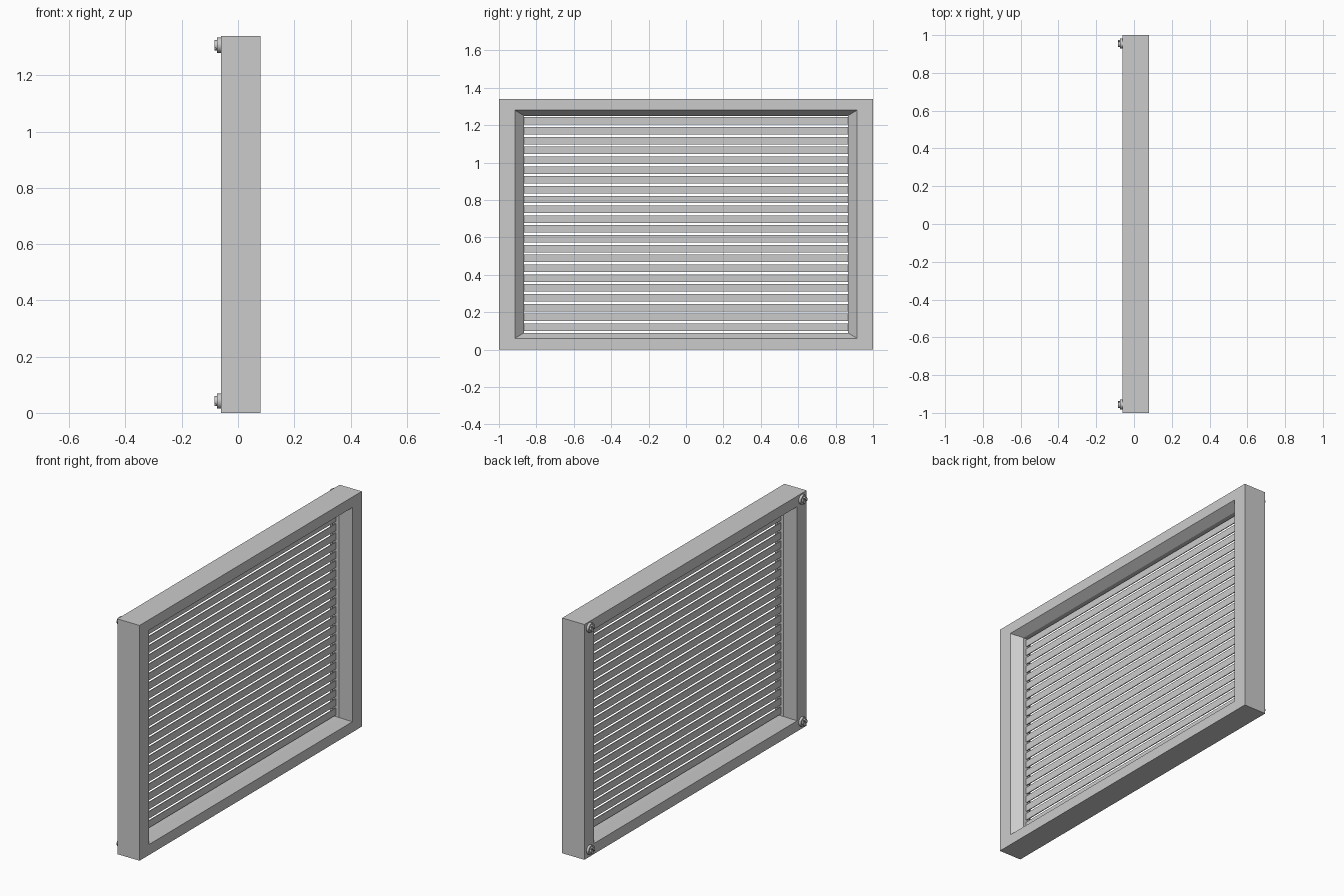
import bpy, bmesh, math
from mathutils import Matrix

if "Cube" in bpy.data.objects:
    bpy.data.objects.remove(bpy.data.objects["Cube"], do_unlink=True)

grey = bpy.data.materials.new("plain_grey")
grey.use_nodes = True
colour = (0.6, 0.6, 0.6, 1)
grey.diffuse_color = colour
grey.node_tree.nodes["Principled BSDF"].inputs["Base Color"].default_value = colour


def finish(name, bm):
    bmesh.ops.recalc_face_normals(bm, faces=bm.faces)
    mesh = bpy.data.meshes.new(name)
    bm.to_mesh(mesh)
    bm.free()
    mesh.materials.append(grey)
    obj = bpy.data.objects.new(name, mesh)
    bpy.context.collection.objects.link(obj)
    return obj


# Frame: rectangular loops bridged around a section with splayed inner edges
HEIGHT = 1.34
section = [(-0.06, 0, 0), (0.08, 0, 0), (0.08, 0.085, 0.06),
           (0.03, 0.135, 0.09), (-0.01, 0.135, 0.09), (-0.06, 0.085, 0.06)]
bm = bmesh.new()
loops = []
for x, side, rail in section:
    y, low, high = 1 - side, rail, HEIGHT - rail
    corners = [(-y, low), (y, low), (y, high), (-y, high)]
    loops.append([bm.verts.new((x, cy, cz)) for cy, cz in corners])
for i, a in enumerate(loops):
    b = loops[(i + 1) % len(loops)]
    for j in range(4):
        k = (j + 1) % 4
        bm.faces.new((a[j], a[k], b[k], b[j]))
finish("frame", bm)

# Slats: thin upright strips across the opening
SLATS = 22
bm = bmesh.new()
for i in range(SLATS):
    z = 0.12 + i * 0.0525
    place = Matrix.Translation((0.01, 0, z)) @ Matrix.Diagonal((0.005, 1.74, 0.04, 1))
    bmesh.ops.create_cube(bm, size=1, matrix=place)
finish("slats", bm)


def prism(bm, outline, x0, x1):
    """Extrude a y-z outline from x0 to x1."""
    face = bm.faces.new([bm.verts.new((x0, y, z)) for y, z in outline])
    new = bmesh.ops.extrude_face_region(bm, geom=[face])["geom"]
    verts = [v for v in new if isinstance(v, bmesh.types.BMVert)]
    bmesh.ops.translate(bm, verts=verts, vec=(x1 - x0, 0, 0))


def arc(radius, start, end, steps):
    angles = [start + (end - start) * i / steps for i in range(steps + 1)]
    return [(radius * math.cos(a), radius * math.sin(a)) for a in angles]


def screw(name, y, z, turn):
    bm = bmesh.new()
    prism(bm, arc(0.027, 0, math.tau, 24)[:-1], -0.055, -0.074)
    prism(bm, arc(0.018, 0, math.tau, 24)[:-1], -0.07, -0.078)
    # Two half discs leave the driver slot between them
    for start in (0, math.pi):
        prism(bm, arc(0.018, start + 0.2, start + math.pi - 0.2, 10), -0.076, -0.084)
    obj = finish(name, bm)
    obj.location = (0, y, z)
    obj.rotation_euler.x = turn
    bpy.context.view_layer.objects.active = obj
    obj.select_set(True)
    bpy.ops.object.shade_smooth_by_angle(angle=math.radians(35))
    obj.select_set(False)


# Corner screws on the rear face
for o in bpy.context.selected_objects:
    o.select_set(False)
for side, y in (("left", -0.955), ("right", 0.955)):
    for level, z in (("lower", 0.042), ("upper", 1.307)):
        screw(f"{level}_{side}_screw", y, z, 0.8)
